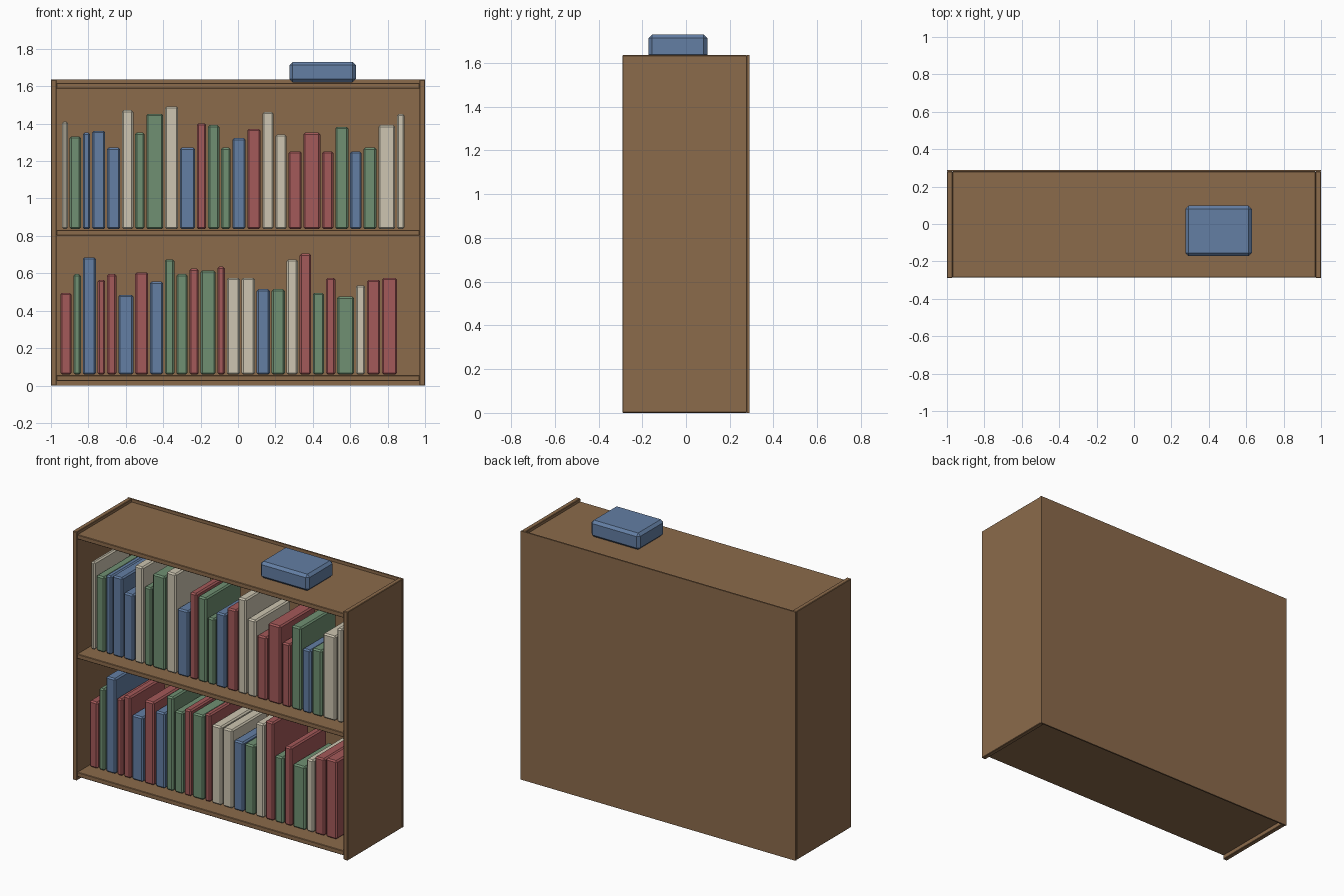
import bpy
import bmesh
from mathutils import Vector

default = bpy.data.objects.get("Cube")
if default:
    bpy.data.objects.remove(default, do_unlink=True)

WIDTH, DEPTH, HEIGHT = 2.0, 0.58, 1.635
BOARD, BACK = 0.03, 0.01
CM = 0.01
GAP = 0.01


def make_material(name, colour):
    mat = bpy.data.materials.new(name)
    mat.use_nodes = True
    mat.diffuse_color = (*colour, 1)
    mat.node_tree.nodes["Principled BSDF"].inputs["Base Color"].default_value = (*colour, 1)
    return mat


materials = {
    "wood": make_material("brown wood", (0.26, 0.145, 0.07)),
    "blue": make_material("dusty blue", (0.125, 0.21, 0.37)),
    "green": make_material("sage green", (0.16, 0.28, 0.17)),
    "red": make_material("faded red", (0.37, 0.1, 0.1)),
    "cream": make_material("cream", (0.61, 0.56, 0.44)),
}


def box(name, low, high, colour, bevel=0.0):
    """Axis-aligned block between two corners with chamfered edges."""
    low, high = Vector(low), Vector(high)
    size, centre = high - low, (low + high) / 2
    bm = bmesh.new()
    bmesh.ops.create_cube(bm, size=1)
    bmesh.ops.scale(bm, vec=size, verts=bm.verts)
    if bevel:
        bmesh.ops.bevel(bm, geom=bm.edges[:], offset=bevel, segments=1,
                        profile=0.5, affect="EDGES")
    mesh = bpy.data.meshes.new(name)
    bm.to_mesh(mesh)
    bm.free()
    mesh.materials.append(materials[colour])
    obj = bpy.data.objects.new(name, mesh)
    obj.location = centre
    bpy.context.collection.objects.link(obj)
    return obj


# Bookcase: two sides, a full back panel and three boards
half_w, half_d = WIDTH / 2, DEPTH / 2
inner, back_y = half_w - BOARD, half_d - BACK
for name, x in (("right_side", -half_w), ("left_side", inner)):
    box(name, (x, -half_d, 0), (x + BOARD, back_y, HEIGHT), "wood", 0.003)
box("back_panel", (-half_w, back_y, 0), (half_w, half_d, HEIGHT), "wood")

shelf_tops = {"bottom_shelf": 0.055, "middle_shelf": 0.832, "top_board": 1.617}
for name, top in shelf_tops.items():
    box(name, (-inner, -half_d + 0.004, top - BOARD), (inner, back_y, top), "wood", 0.003)

# Books: colour, left edge and height in hundredths
upper_books = [
    ("cream", -94, 58), ("green", -90, 50), ("blue", -83, 52), ("blue", -78, 53),
    ("blue", -70, 44), ("cream", -62, 64), ("green", -55, 52), ("green", -49, 62),
    ("cream", -39, 66), ("blue", -31, 44), ("red", -22, 57), ("green", -16, 56),
    ("green", -9, 44), ("blue", -3, 49), ("red", 5, 54), ("cream", 13, 63),
    ("cream", 20, 51), ("red", 27, 42), ("red", 35, 52), ("red", 45, 42),
    ("green", 52, 55), ("blue", 60, 42), ("green", 67, 44), ("cream", 75, 56),
    ("cream", 85, 62),
]
lower_books = [
    ("red", -95, 44), ("green", -88, 54), ("blue", -83, 63), ("red", -75, 51),
    ("red", -70, 54), ("blue", -64, 43), ("red", -55, 55), ("blue", -47, 50),
    ("green", -39, 62), ("green", -33, 54), ("red", -26, 57), ("green", -20, 56),
    ("red", -11, 58), ("cream", -6, 52), ("cream", 2, 52), ("blue", 10, 46),
    ("green", 18, 46), ("cream", 26, 62), ("red", 33, 65), ("green", 40, 44),
    ("red", 47, 52), ("green", 53, 42), ("cream", 63, 48), ("red", 69, 51),
    ("red", 77, 52),
]


def book_row(name, books, row_end, floor):
    """Stand the books side by side, each reaching almost to the next one."""
    ends = [left for _, left, _ in books[1:]] + [row_end]
    for i, ((colour, left, height), end) in enumerate(zip(books, ends)):
        box(f"{name}_book_{i + 1}",
            (left * CM, -0.19, floor + 0.004),
            (end * CM - GAP, 0.18, floor + height * CM), colour, 0.009)


book_row("upper", upper_books, 90, shelf_tops["middle_shelf"])
book_row("lower", lower_books, 86, shelf_tops["bottom_shelf"])

# Storage box resting on the top board
box("storage_box", (0.275, -0.172, shelf_tops["top_board"] + 0.004),
    (0.63, 0.098, 1.73), "blue", 0.017)
